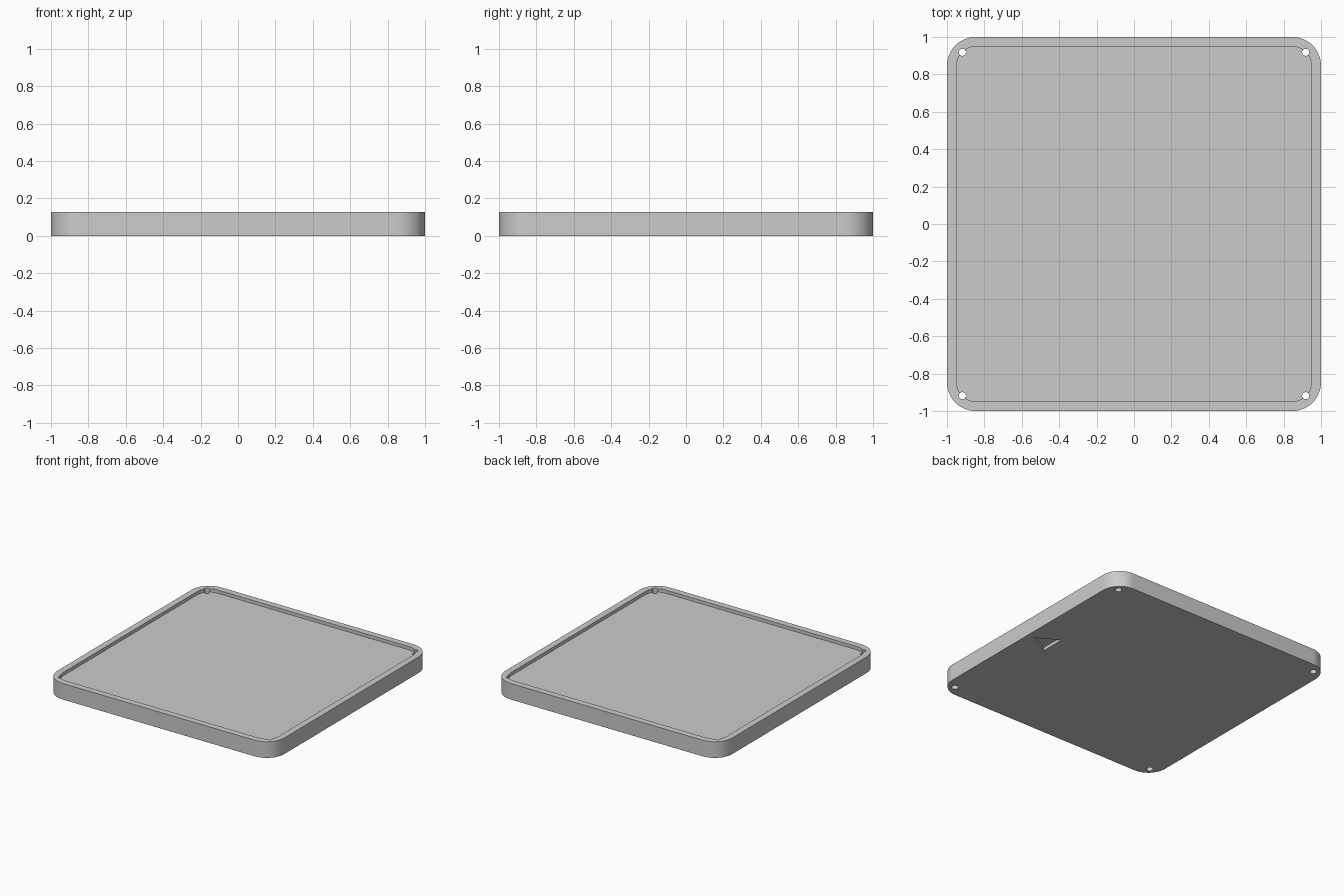
import bpy
import bmesh
from math import sin, cos, pi, radians

cube = bpy.data.objects.get("Cube")
if cube:
    bpy.data.objects.remove(cube, do_unlink=True)

SIZE, HEIGHT = 1.0, 0.128      # half width, thickness
RADIUS, RIM = 0.154, 0.051     # outer corner radius, rim width
DEPTH = 0.026                  # recess and arrow depth
HOLE = 0.918                   # hole centre offset

grey = bpy.data.materials.new("plain_grey")
grey.use_nodes = True
colour = (0.6, 0.6, 0.6, 1)
grey.diffuse_color = colour
bsdf = next(n for n in grey.node_tree.nodes if n.type == 'BSDF_PRINCIPLED')
bsdf.inputs["Base Color"].default_value = colour


def prism(name, outline, z0, z1):
    """Extrude a counter-clockwise outline from z0 to z1."""
    bm = bmesh.new()
    face = bm.faces.new([bm.verts.new((x, y, z0)) for x, y in outline])
    top = bmesh.ops.extrude_face_region(bm, geom=[face])["geom"]
    verts = [v for v in top if isinstance(v, bmesh.types.BMVert)]
    bmesh.ops.translate(bm, verts=verts, vec=(0, 0, z1 - z0))
    bmesh.ops.recalc_face_normals(bm, faces=bm.faces)
    mesh = bpy.data.meshes.new(name)
    bm.to_mesh(mesh)
    bm.free()
    mesh.materials.append(grey)
    obj = bpy.data.objects.new(name, mesh)
    bpy.context.collection.objects.link(obj)
    return obj


def arc(cx, cy, r, start, sweep, steps):
    return [(cx + r * cos(start + sweep * i / steps),
             cy + r * sin(start + sweep * i / steps)) for i in range(steps + 1)]


def rounded_square(half, r):
    c = half - r
    points = []
    for k, (sx, sy) in enumerate([(1, 1), (-1, 1), (-1, -1), (1, -1)]):
        points += arc(sx * c, sy * c, r, k * pi / 2, pi / 2, 16)
    return points


def circle(cx, cy, r):
    return arc(cx, cy, r, 0, 2 * pi, 32)[:-1]


# Slab with rounded corners
tray = prism("tray", rounded_square(SIZE, RADIUS), 0, HEIGHT)

# Shallow recess in the top, leaving a thin rim
cutters = [prism("recess_cutter", rounded_square(SIZE - RIM, RADIUS - RIM),
                 HEIGHT - DEPTH, HEIGHT + 0.1)]

# Direction arrow sunk into the underside
cutters.append(prism("arrow_cutter", [(0.94, 0), (0.767, 0.1), (0.767, -0.1)],
                     -0.1, DEPTH))

# Corner holes, wider at the underside
for sx in (-1, 1):
    for sy in (-1, 1):
        x, y = sx * HOLE, sy * HOLE
        cutters.append(prism("hole_cutter", circle(x, y, 0.019), -0.1, HEIGHT + 0.1))
        cutters.append(prism("wide_hole_cutter", circle(x, y, 0.025), -0.1, 0.05))

for cutter in cutters:
    cutter.hide_render = True
    mod = tray.modifiers.new(cutter.name, 'BOOLEAN')
    mod.operation = 'DIFFERENCE'
    mod.solver = 'EXACT'
    mod.object = cutter

# Bake the cuts and remove the cutters
depsgraph = bpy.context.evaluated_depsgraph_get()
mesh = bpy.data.meshes.new_from_object(tray.evaluated_get(depsgraph))
tray.modifiers.clear()
tray.data = mesh
mesh.name = "tray"
for cutter in cutters:
    bpy.data.objects.remove(cutter, do_unlink=True)

# Smooth the round corners, keep the edges crisp
bpy.ops.object.select_all(action='DESELECT')
tray.select_set(True)
bpy.context.view_layer.objects.active = tray
bpy.ops.object.shade_smooth_by_angle(angle=radians(30))
